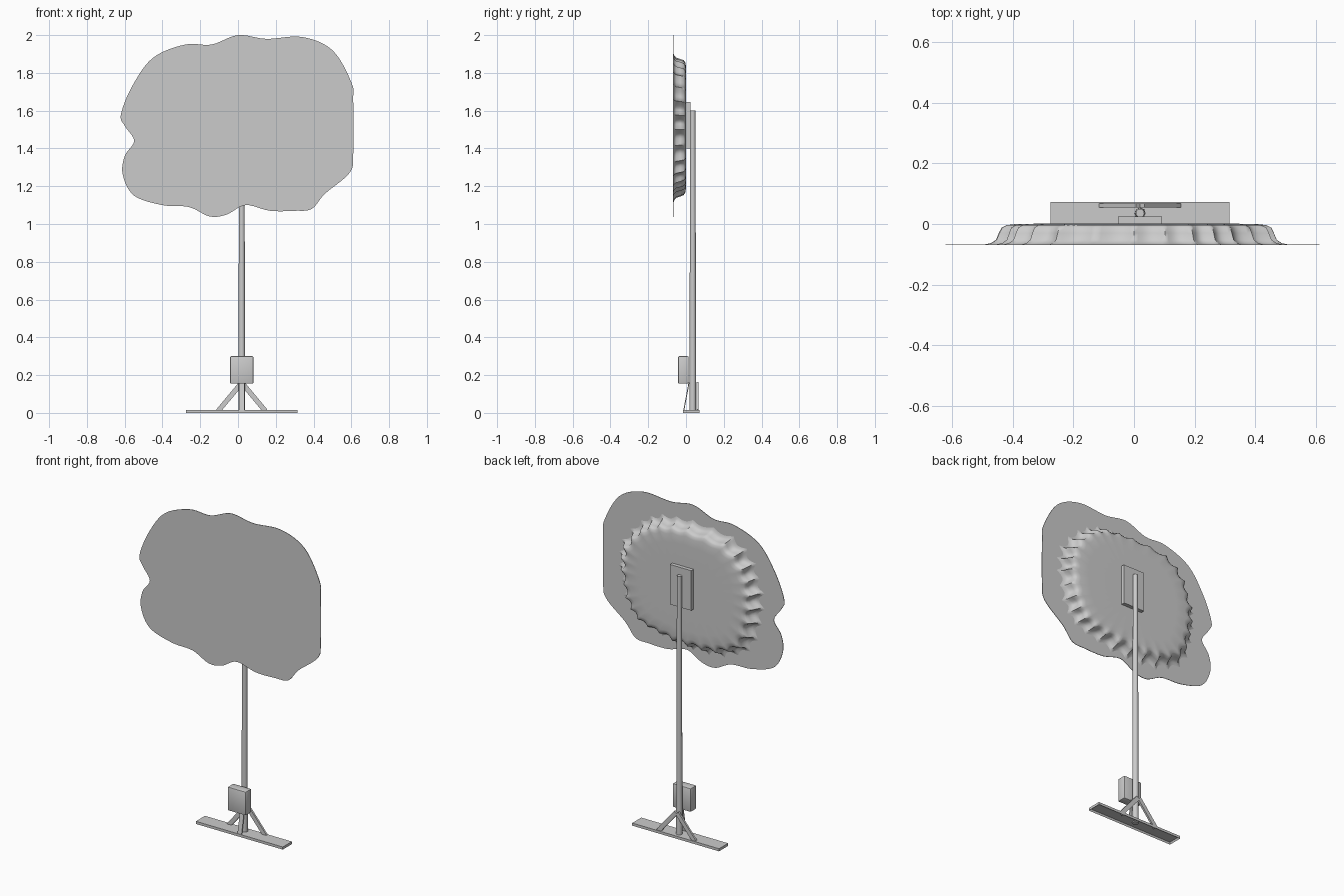
import bpy, bmesh, math, random
from mathutils import Vector, Matrix

random.seed(4)
cube = bpy.data.objects.get("Cube")
if cube:
    bpy.data.objects.remove(cube, do_unlink=True)

grey = bpy.data.materials.new("plain_grey")
grey.use_nodes = True
colour = (0.6, 0.6, 0.6, 1)
grey.diffuse_color = colour
grey.node_tree.nodes["Principled BSDF"].inputs["Base Color"].default_value = colour

AXIS = 0.02      # x of the stand
POLE_Y = 0.036


def finish(name, bm, smooth=None):
    """Turn a bmesh into a named grey object."""
    bmesh.ops.recalc_face_normals(bm, faces=bm.faces[:])
    mesh = bpy.data.meshes.new(name)
    bm.to_mesh(mesh)
    bm.free()
    mesh.materials.append(grey)
    obj = bpy.data.objects.new(name, mesh)
    bpy.context.collection.objects.link(obj)
    if smooth:
        bpy.ops.object.select_all(action='DESELECT')
        obj.select_set(True)
        bpy.context.view_layer.objects.active = obj
        bpy.ops.object.shade_smooth_by_angle(angle=math.radians(smooth))
    return obj


def box_mesh(size, matrix):
    bm = bmesh.new()
    bmesh.ops.create_cube(bm, size=1, matrix=matrix @ Matrix.Diagonal((*size, 1)))
    return bm


def span_box(low, high):
    """Box between two opposite corners."""
    low, high = Vector(low), Vector(high)
    return box_mesh(high - low, Matrix.Translation((low + high) / 2))


def strut(name, start, end, width, depth):
    """Flat bar running between two points."""
    start, end = Vector(start), Vector(end)
    along = (end - start).normalized()
    side = along.cross(Vector((0, 1, 0))).normalized()
    frame = Matrix((side, along.cross(side), along)).transposed().to_4x4()
    place = Matrix.Translation((start + end) / 2) @ frame
    finish(name, box_mesh((width, depth, (end - start).length), place))


def smooth_loop(points, steps):
    """Closed Catmull-Rom curve through x, z points."""
    pts = [Vector(p) / 100 for p in points]
    n, out = len(pts), []
    for i in range(n):
        a, b, c, d = (pts[(i + k) % n] for k in (-1, 0, 1, 2))
        for s in range(steps):
            t = s / steps
            out.append((2 * b + (c - a) * t + (2 * a - 5 * b + 4 * c - d) * t**2
                        + (3 * b - a - 3 * c + d) * t**3) / 2)
    return out


# Wavy front panel: one thin sheet
outline = [(0, 200), (15, 198), (34, 199), (50, 192), (60, 175), (61, 165),
           (61, 137), (59, 127), (46, 116), (39, 108), (30, 107), (17, 107),
           (4, 110), (-6, 105), (-15, 104), (-26, 109), (-40, 110), (-55, 115),
           (-61, 126), (-60, 136), (-55, 144), (-60, 152), (-62, 158),
           (-56, 173), (-45, 188), (-28, 195), (-14, 195)]
bm = bmesh.new()
front = bm.faces.new([bm.verts.new((p.x, -0.07, p.y)) for p in smooth_loop(outline, 6)])
extruded = bmesh.ops.extrude_face_region(bm, geom=[front])["geom"]
bmesh.ops.translate(bm, vec=(0, 0.003, 0),
                    verts=[v for v in extruded if isinstance(v, bmesh.types.BMVert)])
finish("front_panel", bm)

# Gathered back cover: rings of a pleated outline, flared at the panel
cover = [(0, 189), (20, 187), (34, 180), (45, 165), (47, 150), (44, 133),
         (36, 121), (20, 116), (0, 114), (-20, 115), (-37, 122), (-44, 140),
         (-45, 158), (-40, 174), (-26, 186)]
rim = smooth_loop(cover, 16)
PLEAT = 8
centre = Vector((0.01, 1.52))
heights = [random.uniform(0.5, 1.1) for _ in range(len(rim) // PLEAT)]


def pleat(i):
    """Sharp outward ridges of varied height."""
    wave = 1 - abs(math.sin(math.pi * i / PLEAT))
    return wave * heights[round(i / PLEAT) % len(heights)]


# depth, scale, ridge strength
rings = [(-0.067, 1.02, 0.09), (-0.063, 0.98, 0.09), (-0.052, 0.95, 0.085),
         (-0.03, 0.935, 0.08), (-0.012, 0.925, 0.07), (-0.004, 0.9, 0.06),
         (0, 0.85, 0.045), (0.001, 0.72, 0.02), (0.001, 0.4, 0)]
bm = bmesh.new()
loops = []
for depth, scale, ridge in rings:
    loop = []
    for i, p in enumerate(rim):
        q = centre + (p - centre) * (scale - 0.03 + ridge * pleat(i))
        loop.append(bm.verts.new((q.x, depth, q.y)))
    loops.append(loop)
for lower, upper in zip(loops, loops[1:]):
    for i in range(len(rim)):
        j = (i + 1) % len(rim)
        bm.faces.new((lower[i], lower[j], upper[j], upper[i]))
bm.faces.new(loops[-1])
finish("back_cover", bm, 50)

# Mounting plate and pole
finish("mounting_plate", span_box((AXIS - 0.072, 0, 1.4), (AXIS + 0.072, 0.024, 1.645)))
bm = bmesh.new()
bmesh.ops.create_cone(bm, cap_ends=True, segments=16, radius1=0.018, radius2=0.014,
                      depth=1.595, matrix=Matrix.Translation((AXIS, POLE_Y, 0.8025)))
finish("pole", bm, 40)

# Control box with softened edges
bm = span_box((AXIS - 0.062, -0.042, 0.155), (AXIS + 0.062, 0.014, 0.3))
bmesh.ops.bevel(bm, geom=bm.edges[:], offset=0.006, segments=2, affect='EDGES', profile=0.5)
finish("control_box", bm, 40)

# Base plank, hollow underneath
bm = span_box((AXIS - 0.295, -0.016, 0), (AXIS + 0.295, 0.072, 0.016))
bottom = min(bm.faces, key=lambda f: f.calc_center_median().z)
bmesh.ops.inset_region(bm, faces=[bottom], thickness=0.008)
bmesh.ops.translate(bm, verts=bottom.verts[:], vec=(0, 0, 0.011))
finish("base_plank", bm)

# Braces: a pair at the back and one thin strip in front
for name, side in (("left_brace", 1), ("right_brace", -1)):
    strut(name, (AXIS + side * 0.125, 0.061, 0.01), (AXIS + side * 0.004, 0.061, 0.155),
          0.026, 0.012)
strut("front_brace", (AXIS, -0.012, 0.012), (AXIS, 0.016, 0.16), 0.028, 0.005)
